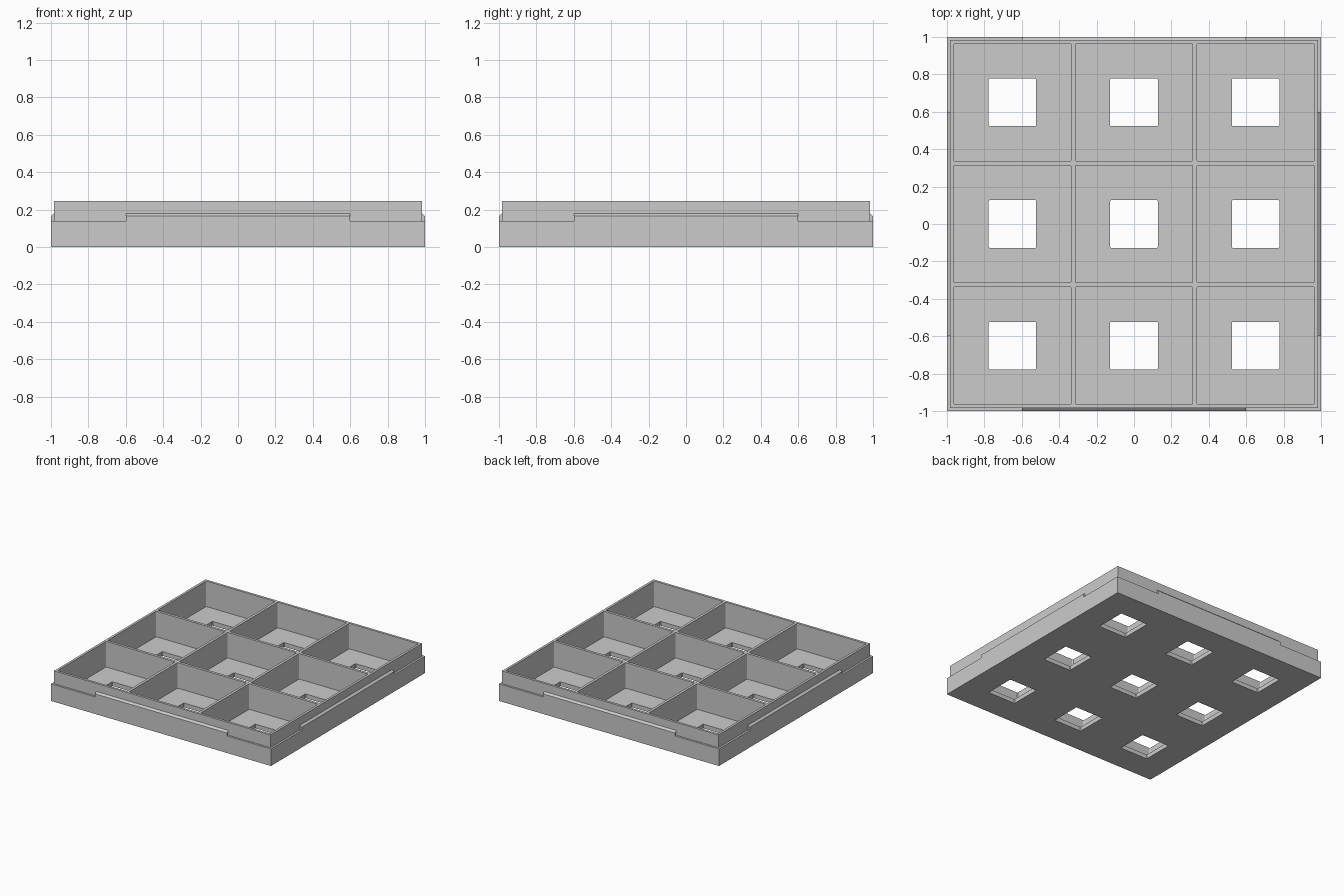
import bpy, bmesh, math
from mathutils import Matrix, Vector

cube = bpy.data.objects.get("Cube")
if cube:
    bpy.data.objects.remove(cube)

# Single matte grey
grey = bpy.data.materials.new("matte_grey")
grey.use_nodes = True
colour = (0.6, 0.6, 0.6, 1)
grey.diffuse_color = colour
grey.node_tree.nodes["Principled BSDF"].inputs["Base Color"].default_value = colour

PITCH = 0.65
CELL = 0.628
HOLE = 0.254
FLOOR, LEDGE, RIM = 0.035, 0.14, 0.245
OUTER, INNER = 1.0, 0.977


def add_object(name, bm):
    bmesh.ops.recalc_face_normals(bm, faces=bm.faces)
    mesh = bpy.data.meshes.new(name)
    bm.to_mesh(mesh)
    bm.free()
    mesh.materials.append(grey)
    obj = bpy.data.objects.new(name, mesh)
    bpy.context.collection.objects.link(obj)
    return obj


def add_block(bm, centre, size, round_axis=2, radius=0.0, segments=3):
    """Box whose edges along one axis may be rounded."""
    m = Matrix.Translation(centre) @ Matrix.Diagonal((*size, 1))
    verts = bmesh.ops.create_cube(bm, size=1, matrix=m)["verts"]
    if radius:
        edges = {e for v in verts for e in v.link_edges}
        along = [e for e in edges
                 if abs((e.verts[0].co - e.verts[1].co).normalized()[round_axis]) > 0.9]
        bmesh.ops.bevel(bm, geom=along, offset=radius, segments=segments,
                        profile=0.5, affect='EDGES')


def cut(obj, bm):
    cutter = add_object("cutter", bm)
    cutter.hide_render = True
    mod = obj.modifiers.new("cut", 'BOOLEAN')
    mod.operation = 'DIFFERENCE'
    mod.solver = 'EXACT'
    mod.object = cutter
    bpy.context.view_layer.objects.active = obj
    bpy.ops.object.modifier_apply(modifier=mod.name)
    bpy.data.objects.remove(cutter)


# Tray body: wide base stepping in to the upper walls
bm = bmesh.new()
add_block(bm, (0, 0, LEDGE / 2), (2 * OUTER, 2 * OUTER, LEDGE))
top = max(bm.faces, key=lambda f: f.calc_center_median().z)
bmesh.ops.inset_region(bm, faces=[top], thickness=OUTER - INNER)
raised = bmesh.ops.extrude_face_region(bm, geom=[top])["geom"]
bmesh.ops.delete(bm, geom=[top], context='FACES_ONLY')
bmesh.ops.translate(bm, vec=(0, 0, RIM - LEDGE),
                    verts=[g for g in raised if isinstance(g, bmesh.types.BMVert)])
tray = add_object("tray_body", bm)

# Nine compartments, each with a square hole in its floor
cells, holes = bmesh.new(), bmesh.new()
for i in (-1, 0, 1):
    for j in (-1, 0, 1):
        x, y = i * PITCH, j * PITCH
        add_block(cells, (x, y, FLOOR + 0.15), (CELL, CELL, 0.3), 2, 0.008)
        add_block(holes, (x, y, 0.05), (HOLE, HOLE, 0.2), 2, 0.004, 1)
cut(tray, cells)
cut(tray, holes)

# Shallow rounded slots near the ends of every side
slots = bmesh.new()
for sx in (-1, 1):
    for s in (-1, 1):
        add_block(slots, (sx * 0.931, s * INNER, 0.215), (0.062, 0.008, 0.02), 1, 0.009)
        add_block(slots, (s * INNER, sx * 0.931, 0.215), (0.008, 0.062, 0.02), 0, 0.009)
cut(tray, slots)

# Chamfered lip in the middle of every side
profile = [(INNER, LEDGE), (OUTER, LEDGE), (OUTER, 0.165), (INNER, 0.185)]
for k, side in enumerate(("front", "left", "back", "right")):
    bm = bmesh.new()
    face = bm.faces.new([bm.verts.new((-0.6, -d, z)) for d, z in profile])
    ext = bmesh.ops.extrude_face_region(bm, geom=[face])["geom"]
    bmesh.ops.translate(bm, vec=Vector((1.2, 0, 0)),
                        verts=[g for g in ext if isinstance(g, bmesh.types.BMVert)])
    bmesh.ops.rotate(bm, verts=bm.verts, cent=(0, 0, 0),
                     matrix=Matrix.Rotation(k * math.pi / 2, 3, 'Z'))
    add_object(side + "_lip", bm)
